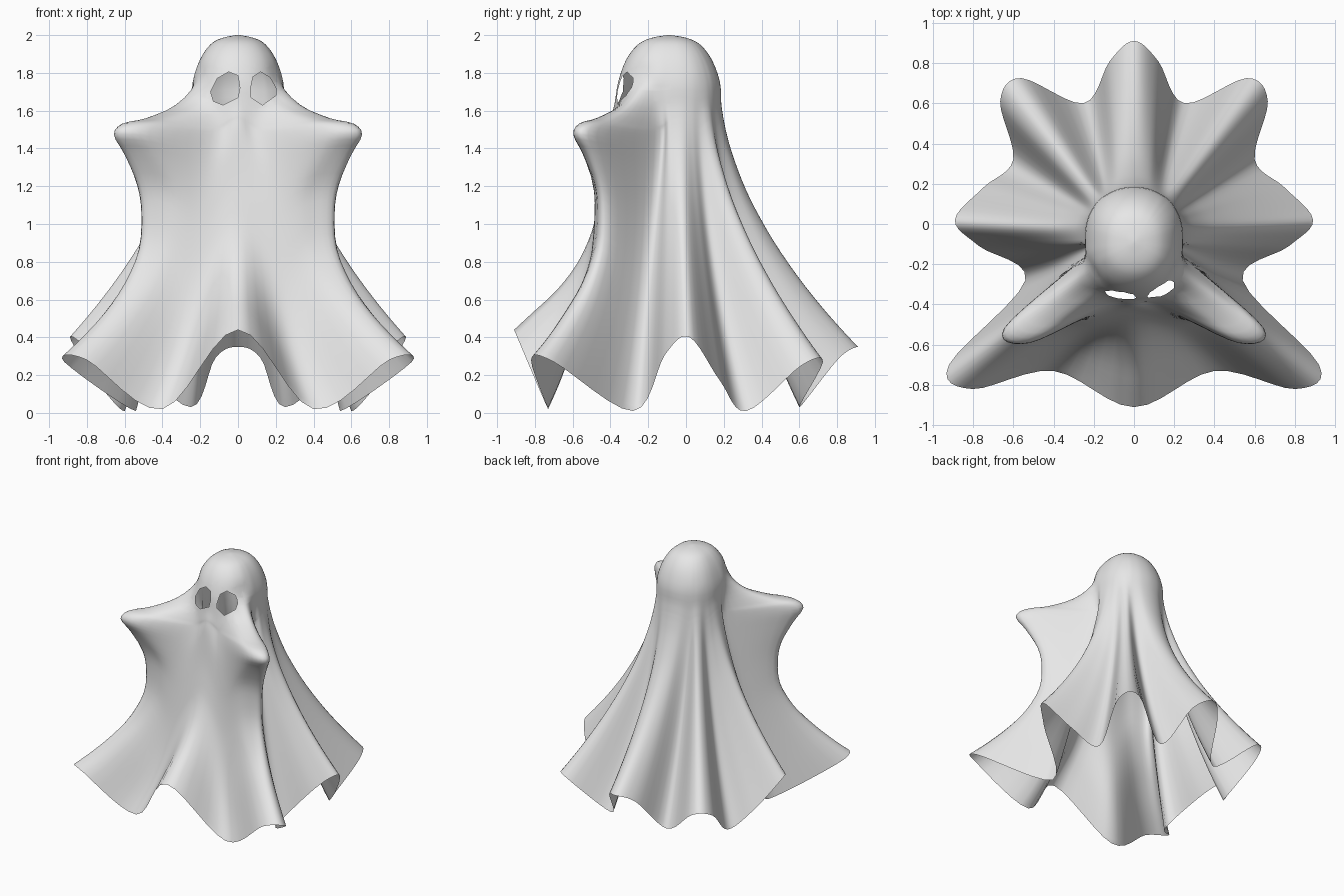
import bpy, bmesh, math
from mathutils import Vector

cube = bpy.data.objects.get("Cube")
if cube:
    bpy.data.objects.remove(cube)

cloth = bpy.data.materials.new("cloth_grey")
cloth.use_nodes = True
cloth.diffuse_color = (0.8, 0.8, 0.8, 1)
cloth.node_tree.nodes["Principled BSDF"].inputs["Base Color"].default_value = (0.8, 0.8, 0.8, 1)

# Head dome: (height, share of full head radius); the body starts below it
DOME = [(2.0, 0.03), (1.985, 0.35), (1.95, 0.61), (1.87, 0.84)]
HEAD_X, HEAD_Y, HEAD_MID, NECK = 0.24, 0.27, -0.09, 1.75
# Share of the drop from neck to hem at each row
DROP = [0, .08, .13, .15, .19, .26, .37, .47, .6, .73, .84, .93, 1]
# Outward spread of the chest, and of the raised arm with its drape
CHEST = [0, .03, .06, .07, .09, .11, .14, .18, .25, .39, .59, .82, 1]
CHEST_SIDE = [0, .06, .12, .15, .20, .26, .32, .37, .45, .57, .71, .86, 1]
ARM_FRONT = [0, .09, .33, .50, .56, .47, .36, .34, .37, .49, .67, .84, 1]
ARM_REAR = [0, .16, .38, .55, .61, .54, .45, .42, .44, .55, .70, .86, 1]


def flare(power):
    return [w ** power for w in DROP]


# Folds from front centre to back: head angle, hem point, outward spread
FOLDS = [
    (0, (0, -.91, .44), CHEST),
    (22, (.40, -.73, .02), CHEST_SIDE),
    (43, (.80, -.82, .28), ARM_FRONT),
    (64, (.92, -.70, .27), ARM_REAR),
    (80, (.54, -.28, .01), flare(1.55)),
    (90, (.77, -.11, .31), flare(1.8)),
    (100, (.89, .02, .40), flare(1.85)),
    (110, (.75, .18, .17), flare(1.8)),
    (119, (.60, .32, .01), flare(1.8)),
    (128, (.665, .61, .25), flare(1.8)),
    (136, (.56, .725, .27), flare(1.8)),
    (146, (.25, .60, .03), flare(1.8)),
    (162, (.12, .81, .29), flare(1.8)),
    (180, (0, .91, .35), flare(1.85)),
]


def fold_column(angle, hem, spread):
    a = math.radians(angle)
    # The face and back of the head are slightly flattened
    depth = math.copysign(abs(math.cos(a)) ** .78, math.cos(a))
    side, front = HEAD_X * math.sin(a), -HEAD_Y * depth
    points = [Vector((side * s, HEAD_MID + front * s, z)) for z, s in DOME]
    start, end = Vector((side, HEAD_MID + front, NECK)), Vector(hem)
    for w, out in zip(DROP, spread):
        p = start.lerp(end, out)
        p.z = start.z + (end.z - start.z) * w
        points.append(p)
    return points


def spline(points, steps, closed):
    """Smooth curve through the points."""
    n = len(points)
    pick = (lambda i: points[i % n]) if closed else (lambda i: points[min(max(i, 0), n - 1)])
    out = []
    for i in range(n if closed else n - 1):
        a, b, c, d = (pick(i + k) for k in (-1, 0, 1, 2))
        for s in range(steps):
            t = s / steps
            out.append(b + (c - a) * (t / 2) + (a * 2 - b * 5 + c * 4 - d) * (t * t / 2)
                       + (b * 3 - a - c * 3 + d) * (t ** 3 / 2))
    return out if closed else out + [points[-1].copy()]


# Sheet: mirrored folds, smoothed down and around
half = [spline(fold_column(*f), 3, False) for f in FOLDS]
mirrored = [[Vector((-p.x, p.y, p.z)) for p in col] for col in half[-2:0:-1]]
rings = [spline(list(row), 6, True) for row in zip(*(half + mirrored))]

bm = bmesh.new()
grid = [[bm.verts.new((p.x, p.y, min(max(p.z, 0), 2))) for p in ring] for ring in rings]
count = len(grid[0])
for upper, lower in zip(grid, grid[1:]):
    for i in range(count):
        j = (i + 1) % count
        bm.faces.new((upper[i], lower[i], lower[j], upper[j]))
bm.faces.new(grid[0])

# Eye holes: cut the face along each outline, then drop the inside
EYES = [
    [(-.145, 1.70), (-.13, 1.65), (-.08, 1.63), (0, 1.67), (.01, 1.72), (0, 1.785), (-.05, 1.805), (-.11, 1.77)],
    [(.065, 1.71), (.07, 1.67), (.13, 1.63), (.2, 1.68), (.2, 1.72), (.17, 1.775), (.12, 1.805), (.08, 1.78)],
]
for outline in EYES:
    edges = list(zip(outline, outline[1:] + outline[:1]))
    mid_x = sum(p[0] for p in outline) / len(outline)

    def near(f):
        c = f.calc_center_median()
        return c.y < HEAD_MID and abs(c.x - mid_x) < .12 and abs(c.z - 1.72) < .13

    def inside(f):
        c = f.calc_center_median()
        return all((bx - ax) * (c.z - az) - (bz - az) * (c.x - ax) > 0
                   for (ax, az), (bx, bz) in edges)

    for (ax, az), (bx, bz) in edges:
        faces = [f for f in bm.faces if near(f)]
        geom = list({g for f in faces for g in (*f.verts, *f.edges)}) + faces
        bmesh.ops.bisect_plane(bm, geom=geom, plane_co=(ax, 0, az),
                               plane_no=(bz - az, 0, ax - bx), dist=1e-5)
    hole = [f for f in bm.faces if near(f) and inside(f)]
    bmesh.ops.delete(bm, geom=hole, context='FACES')

bmesh.ops.recalc_face_normals(bm, faces=bm.faces)
mesh = bpy.data.meshes.new("ghost_sheet")
bm.to_mesh(mesh)
bm.free()
mesh.materials.append(cloth)
sheet = bpy.data.objects.new("ghost_sheet", mesh)
bpy.context.collection.objects.link(sheet)
for poly in mesh.polygons:
    poly.use_smooth = True
